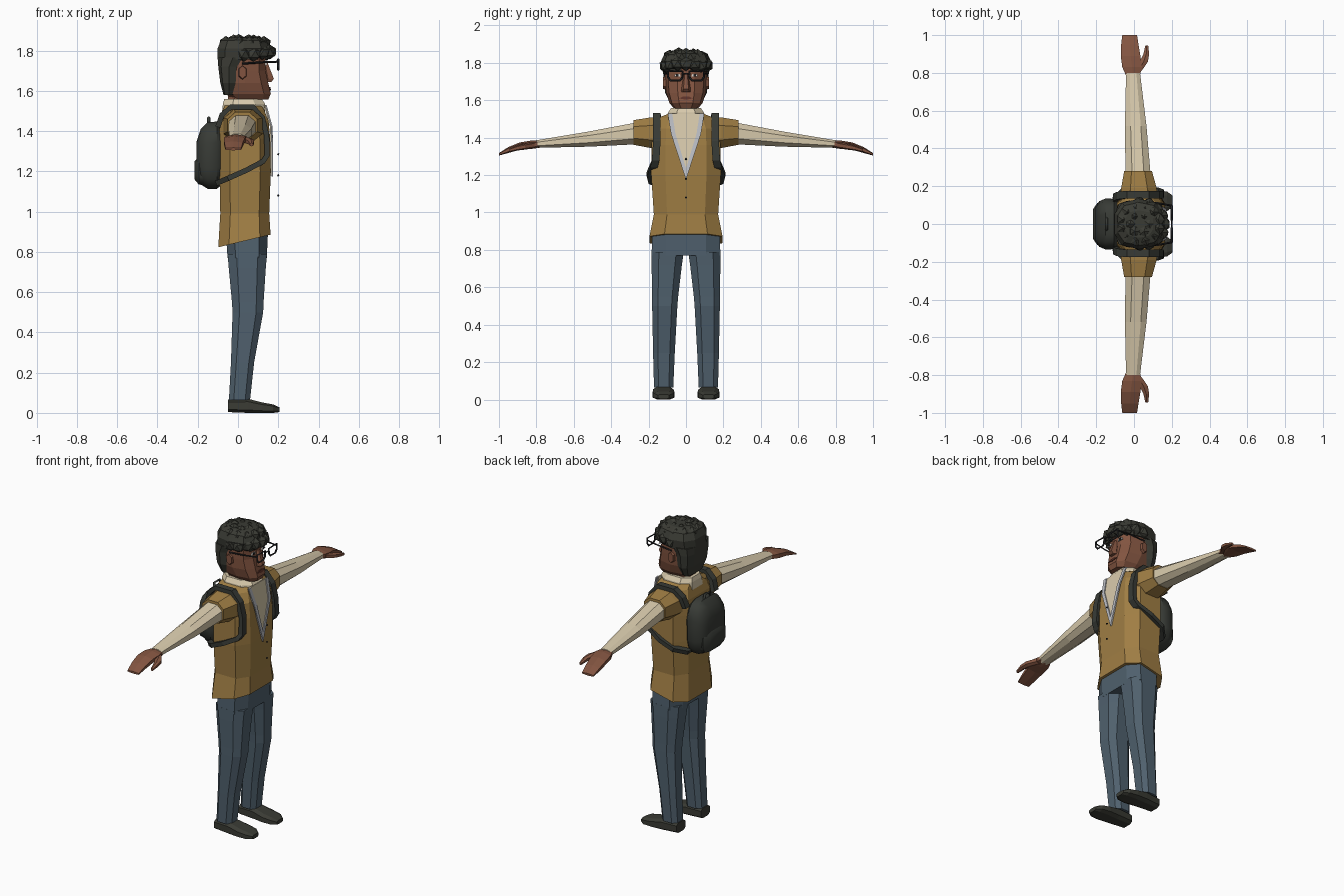
import bpy, bmesh, math, random
from mathutils import Vector

random.seed(4)


def material(name, r, g, b):
    m = bpy.data.materials.new(name)
    lin = [((c / 255 + 0.055) / 1.055) ** 2.4 for c in (r, g, b)]
    m.diffuse_color = (*lin, 1)
    return m


SKIN = material("brown skin", 130, 84, 64)
LIP = material("dark skin", 92, 50, 40)
GOLD = material("mustard knit", 160, 126, 68)
CREAM = material("cream shirt", 216, 202, 172)
JEANS = material("slate denim", 80, 97, 110)
DARK = material("charcoal hair", 58, 59, 52)
BAG = material("dark canvas", 56, 59, 54)
BLACK = material("black frame", 34, 35, 38)
GREY = material("pale grey trim", 190, 192, 198)
WHITE = material("eye white", 225, 222, 215)


def finish(name, bm, mat, smooth=None):
    bmesh.ops.recalc_face_normals(bm, faces=bm.faces)
    me = bpy.data.meshes.new(name)
    bm.to_mesh(me)
    bm.free()
    me.materials.append(mat)
    ob = bpy.data.objects.new(name, me)
    bpy.context.collection.objects.link(ob)
    if smooth:
        bpy.context.view_layer.objects.active = ob
        ob.select_set(True)
        bpy.ops.object.shade_smooth_by_angle(angle=math.radians(smooth))
        ob.select_set(False)
    return ob


def skin_rings(bm, rings):
    vs = [[bm.verts.new(p) for p in r] for r in rings]
    n = len(vs[0])
    for r, q in zip(vs, vs[1:]):
        for i in range(n):
            bm.faces.new((r[i], r[(i + 1) % n], q[(i + 1) % n], q[i]))
    bm.faces.new(vs[0])
    bm.faces.new(vs[-1])


def loft(name, axis, rings, mat, n=8, p=0.75, s=1, warp=None, smooth=None):
    """Rings are (position on axis, a0, a1, b0, b1), a and b being the other axes."""
    def co(f, i):
        c = f(2 * math.pi * (i + 0.5) / n)
        return math.copysign((abs(c) / math.cos(math.pi / n)) ** p, c) if abs(c) > 1e-6 else 0
    out = []
    for t, a0, a1, b0, b1 in rings:
        ring = []
        for i in range(n):
            a = (a0 + a1) / 2 + (a1 - a0) / 2 * co(math.cos, i)
            b = (b0 + b1) / 2 + (b1 - b0) / 2 * co(math.sin, i)
            v = {"x": (t, a, b), "y": (a, t, b), "z": (a, b, t)}[axis]
            v = Vector((v[0], v[1] * s, v[2]))
            ring.append(warp(v) if warp else v)
        out.append(ring)
    bm = bmesh.new()
    skin_rings(bm, out)
    return finish(name, bm, mat, smooth)


def plate(name, pts, mat, thick=0.008, s=1):
    """Flat panel facing +x, extruded backwards."""
    bm = bmesh.new()
    rings = [[(x - d, y * s, z) for x, y, z in pts] for d in (0, thick)]
    skin_rings(bm, rings)
    return finish(name, bm, mat)


def sweep(name, pts, wide, thick, mat, s=1):
    """Rectangular band following a path in the xz plane."""
    pts = [Vector(p) for p in pts]
    rings = []
    for i, p in enumerate(pts):
        t = pts[min(i + 1, len(pts) - 1)] - pts[max(i - 1, 0)]
        nrm = Vector((-t.z, 0, t.x)).normalized() * thick / 2
        w = Vector((0, wide / 2, 0))
        ring = [p + nrm + w, p + nrm - w, p - nrm - w, p - nrm + w]
        rings.append([Vector((v.x, v.y * s, v.z)) for v in ring])
    bm = bmesh.new()
    skin_rings(bm, rings)
    return finish(name, bm, mat)


def tube(name, pts, r, mat, cyclic=False, s=1):
    cu = bpy.data.curves.new(name, "CURVE")
    cu.dimensions = "3D"
    cu.bevel_depth, cu.bevel_resolution, cu.use_fill_caps = r, 0, True
    sp = cu.splines.new("POLY")
    sp.points.add(len(pts) - 1)
    for q, (x, y, z) in zip(sp.points, pts):
        q.co = (x, y * s, z, 1)
    sp.use_cyclic_u = cyclic
    cu.materials.append(mat)
    ob = bpy.data.objects.new(name, cu)
    bpy.context.collection.objects.link(ob)
    bpy.context.view_layer.objects.active = ob
    ob.select_set(True)
    bpy.ops.object.convert(target="MESH")
    ob.select_set(False)


def blob(name, loc, r, mat, sub=1, jitter=0.0):
    bm = bmesh.new()
    bmesh.ops.create_icosphere(bm, subdivisions=sub, radius=r)
    for v in bm.verts:
        v.co = v.co * (1 + random.uniform(-jitter, jitter)) + Vector(loc)
    finish(name, bm, mat)


# sweater body with a hem that drops towards the back
def hem(v):
    return Vector((v.x, v.y, v.z - (0.16 - v.x) * 0.24)) if v.z < 0.9 else v


loft("sweater", "z", [(0.885, -0.098, 0.162, -0.195, 0.195), (0.99, -0.088, 0.155, -0.172, 0.172),
                      (1.2, -0.092, 0.163, -0.186, 0.186), (1.36, -0.092, 0.16, -0.185, 0.185),
                      (1.45, -0.09, 0.152, -0.18, 0.18), (1.505, -0.075, 0.13, -0.15, 0.15),
                      (1.53, -0.065, 0.115, -0.09, 0.09)], GOLD, 8, 0.6, warp=hem)

# shirt collar, neck and front
loft("collar", "z", [(1.49, -0.08, 0.135, -0.1, 0.1), (1.535, -0.075, 0.135, -0.095, 0.095),
                     (1.56, -0.068, 0.118, -0.078, 0.078)], CREAM)
loft("neck", "z", [(1.5, -0.05, 0.08, -0.06, 0.06), (1.6, -0.05, 0.08, -0.06, 0.06)], SKIN)
plate("shirt_front", [(0.17, 0, 1.18), (0.167, 0.07, 1.42), (0.137, 0.085, 1.53),
                      (0.137, -0.085, 1.53), (0.167, -0.07, 1.42)], CREAM)
for i, z in enumerate((1.285, 1.18, 1.08)):
    blob(f"button_{i}", (0.2, 0, z), 0.006, BLACK)

# hips
loft("hips", "z", [(0.77, -0.052, 0.143, -0.184, 0.184), (0.92, -0.062, 0.15, -0.18, 0.18)], JEANS, 8, 0.6)

for s, side in ((1, "left"), (-1, "right")):
    # trouser leg and shoe
    loft(side + "_leg", "z", [(0.065, -0.045, 0.06, 0.068, 0.171), (0.25, -0.035, 0.08, 0.06, 0.176),
                              (0.5, -0.027, 0.125, 0.046, 0.181), (0.55, -0.03, 0.127, 0.042, 0.181),
                              (0.72, -0.046, 0.138, 0.022, 0.184), (0.79, -0.052, 0.144, 0.012, 0.184)],
         JEANS, 8, 0.7, s)
    loft(side + "_shoe", "x", [(-0.05, 0.075, 0.165, 0.004, 0.066), (0.05, 0.068, 0.175, 0, 0.07),
                               (0.12, 0.062, 0.178, 0, 0.052), (0.175, 0.068, 0.172, 0, 0.042),
                               (0.205, 0.09, 0.15, 0.004, 0.028)], DARK, 8, 0.6, s)
    # short knit sleeve, shirt sleeve, hand and thumb
    loft(side + "_knit_sleeve", "y", [(0.1, -0.075, 0.125, 1.34, 1.51), (0.19, -0.068, 0.12, 1.345, 1.508),
                                      (0.28, -0.052, 0.095, 1.362, 1.494)], GOLD, 8, 0.85, s)
    loft(side + "_shirt_sleeve", "y", [(0.26, -0.045, 0.088, 1.365, 1.482), (0.52, -0.048, 0.066, 1.352, 1.433),
                                       (0.8, -0.042, 0.032, 1.346, 1.386)], CREAM, 8, 0.85, s)
    loft(side + "_hand", "y", [(0.77, -0.035, 0.027, 1.35, 1.382), (0.83, -0.062, 0.042, 1.342, 1.382),
                               (0.89, -0.07, 0.034, 1.337, 1.372), (0.95, -0.068, 0.024, 1.32, 1.348),
                               (1.0, -0.062, 0.016, 1.305, 1.317)], SKIN, 6, 0.8, s)
    loft(side + "_thumb", "y", [(0.81, 0.0, 0.04, 1.345, 1.375), (0.86, 0.03, 0.074, 1.338, 1.366),
                                (0.9, 0.05, 0.08, 1.333, 1.357), (0.945, 0.06, 0.075, 1.325, 1.34)],
         SKIN, 6, 0.8, s)
    # neckline trim
    plate(side + "_trim", [(0.175, 0, 1.175), (0.172, 0.08, 1.42), (0.142, 0.098, 1.53),
                           (0.142, 0.074, 1.53), (0.172, 0.056, 1.42), (0.175, 0, 1.235)], GREY, s=s)
    # shoulder strap
    sweep(side + "_strap", [(-0.1, 0.14, 1.42), (-0.08, 0.15, 1.48), (-0.035, 0.156, 1.52), (0.075, 0.156, 1.52),
                            (0.122, 0.156, 1.465), (0.142, 0.156, 1.38), (0.145, 0.162, 1.28),
                            (0.125, 0.172, 1.25), (0.04, 0.19, 1.205), (-0.05, 0.18, 1.165),
                            (-0.11, 0.12, 1.14)], 0.04, 0.026, BAG, s)
    # ear, brow, eye and spectacles
    loft(side + "_ear", "y", [(0.09, 0.0, 0.045, 1.655, 1.725), (0.122, 0.005, 0.04, 1.665, 1.72)],
         SKIN, 6, 0.9, s)
    plate(side + "_brow", [(0.146, 0.025, 1.752), (0.143, 0.085, 1.758), (0.143, 0.085, 1.768),
                           (0.146, 0.025, 1.766)], DARK, s=s)
    plate(side + "_eye", [(0.143, 0.028, 1.727), (0.143, 0.065, 1.727), (0.143, 0.058, 1.74),
                          (0.143, 0.034, 1.74)], WHITE, s=s)
    plate(side + "_pupil", [(0.145, 0.04, 1.727), (0.145, 0.054, 1.727), (0.145, 0.054, 1.74),
                            (0.145, 0.04, 1.74)], BLACK, s=s)
    tube(side + "_lens_frame", [(0.2, 0.018, 1.755), (0.2, 0.095, 1.757), (0.2, 0.097, 1.725),
                                (0.2, 0.082, 1.705), (0.2, 0.035, 1.705), (0.2, 0.02, 1.72)], 0.006, BLACK, True, s)
    tube(side + "_temple", [(0.2, 0.097, 1.745), (0.12, 0.112, 1.742), (0.02, 0.116, 1.735)], 0.005, BLACK, s=s)
tube("spectacle_bridge", [(0.2, -0.02, 1.742), (0.2, 0.02, 1.742)], 0.005, BLACK)

# head, nose and mouth
loft("head", "z", [(1.556, -0.03, 0.15, -0.062, 0.062), (1.585, -0.06, 0.163, -0.085, 0.085),
                   (1.64, -0.08, 0.15, -0.102, 0.102), (1.7, -0.085, 0.137, -0.107, 0.107),
                   (1.76, -0.085, 0.138, -0.107, 0.107), (1.83, -0.07, 0.12, -0.09, 0.09)], SKIN, 10, 0.75)
loft("nose", "z", [(1.645, 0.12, 0.166, -0.024, 0.024), (1.66, 0.12, 0.178, -0.022, 0.022),
                   (1.74, 0.12, 0.147, -0.01, 0.01)], SKIN, 6, 0.8)
plate("mouth", [(0.162, -0.038, 1.61), (0.164, 0, 1.603), (0.162, 0.038, 1.61), (0.16, 0.015, 1.62),
                (0.16, -0.015, 1.62)], LIP)

# hair: cropped shell plus a crown of curls
loft("hair_shell", "z", [(1.58, -0.072, -0.02, -0.08, 0.08), (1.64, -0.088, 0.0, -0.108, 0.108),
                         (1.72, -0.098, 0.01, -0.116, 0.116), (1.765, -0.1, 0.05, -0.12, 0.12)],
     DARK, 10, 0.65)
loft("hair_crown", "z", [(1.755, -0.101, 0.125, -0.12, 0.12), (1.81, -0.102, 0.155, -0.128, 0.128),
                         (1.85, -0.085, 0.14, -0.11, 0.11), (1.866, -0.045, 0.1, -0.07, 0.07)], DARK, 10, 0.75)
for row, (count, rx, ry, z, r) in enumerate(((15, 0.118, 0.108, 1.79, 0.038), (12, 0.098, 0.088, 1.832, 0.036),
                                             (6, 0.05, 0.045, 1.85, 0.03))):
    for i in range(count):
        a = 2 * math.pi * (i + 0.5 * (row % 2)) / count
        c = math.cos(a)
        if row == 0 and c < -0.3:
            continue
        blob(f"curl_{row}_{i}", (0.04 + rx * c - 0.006 * row, ry * math.sin(a), z + random.uniform(-0.008, 0.006)),
             r, DARK, 1, 0.09)

# backpack, pocket and grab handle
loft("backpack", "x", [(-0.085, -0.115, 0.115, 1.13, 1.43), (-0.105, -0.133, 0.133, 1.113, 1.447),
                       (-0.15, -0.135, 0.135, 1.113, 1.445), (-0.185, -0.12, 0.12, 1.135, 1.41),
                       (-0.205, -0.085, 0.085, 1.17, 1.35)], BAG, 16, 0.6, smooth=40)
loft("backpack_pocket", "x", [(-0.14, -0.115, 0.115, 1.125, 1.28), (-0.195, -0.11, 0.11, 1.135, 1.275),
                              (-0.216, -0.08, 0.08, 1.16, 1.25)], BAG, 12, 0.6, smooth=40)
tube("backpack_handle", [(-0.145, -0.032, 1.43), (-0.145, -0.026, 1.468), (-0.145, 0.026, 1.468),
                         (-0.145, 0.032, 1.43)], 0.008, BAG)
